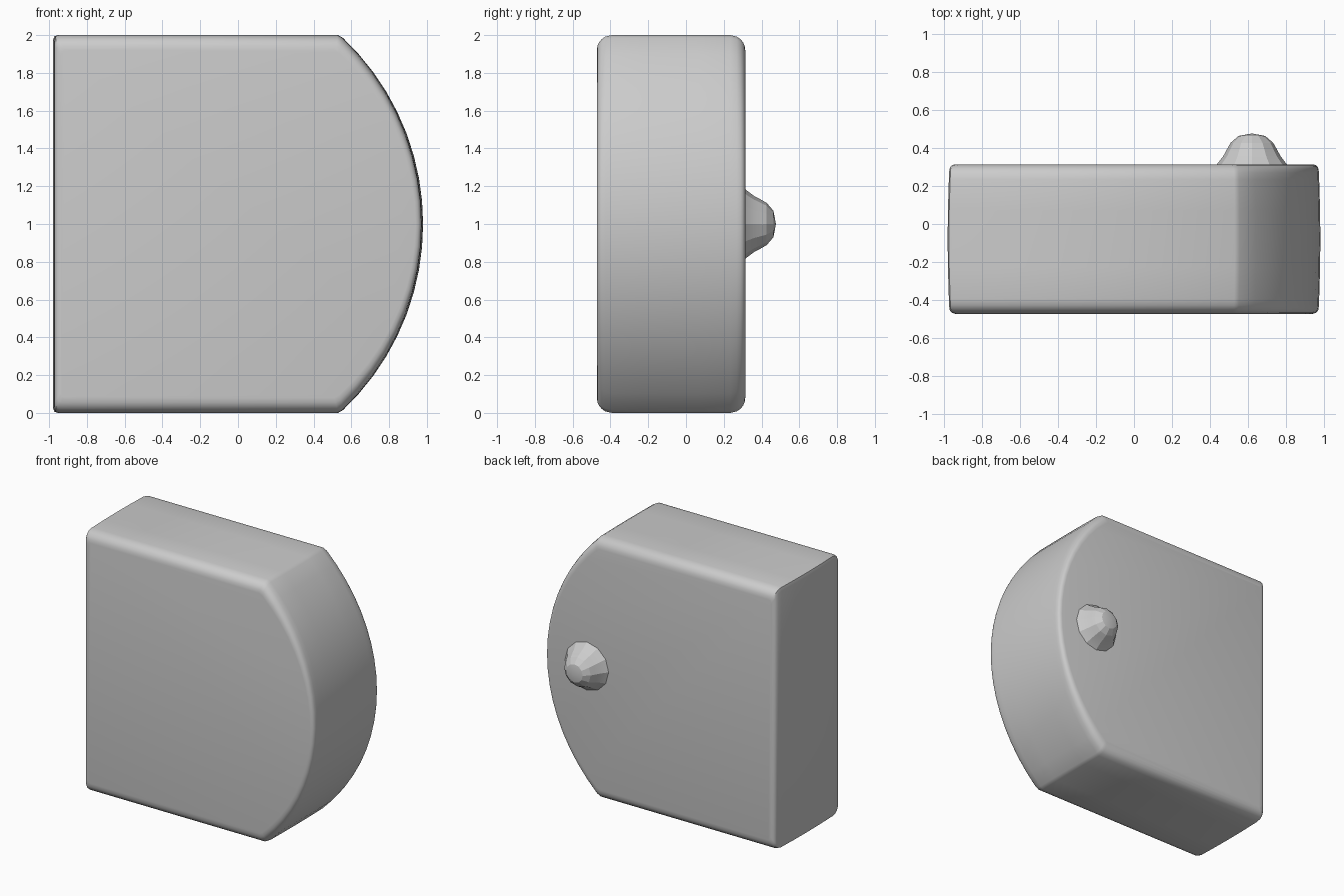
import bpy, bmesh, math

if "Cube" in bpy.data.objects:
    bpy.data.objects.remove(bpy.data.objects["Cube"])

HALF_W, FRONT, BACK = 0.98, -0.472, 0.314


def finish(bm, name, angle):
    bmesh.ops.recalc_face_normals(bm, faces=bm.faces[:])
    mesh = bpy.data.meshes.new(name)
    bm.to_mesh(mesh)
    bm.free()
    obj = bpy.data.objects.new(name, mesh)
    bpy.context.collection.objects.link(obj)
    bpy.ops.object.select_all(action='DESELECT')
    obj.select_set(True)
    bpy.context.view_layer.objects.active = obj
    bpy.ops.object.shade_smooth_by_angle(angle=math.radians(angle))
    return obj


def bridge(bm, rings):
    for a, b in zip(rings, rings[1:]):
        for i in range(len(a)):
            j = (i + 1) % len(a)
            bm.faces.new((a[i], a[j], b[j], b[i]))


def round_inset(depth, radius):
    # How far a rounded edge pulls in at a given depth below the face
    d = min(depth, radius)
    return radius - math.sqrt(radius ** 2 - (radius - d) ** 2)


# Body outline: flat left, top and bottom, bowed right side
R = 1.356
cx = HALF_W - R
end = math.asin(0.985 / R)
arc = [(cx + R * math.cos(t), R * math.sin(t))
       for t in (-end + 2 * end * i / 18 for i in range(19))]
corner = [(-0.955, 1.0), (-0.973, 0.993), (-0.98, 0.97)]
outline = ([(0.53, -1.0)] + arc + [(0.53, 1.0)] + corner
           + [(x, -z) for x, z in reversed(corner)])

# Body: outline lofted front to back, wide rounding above and below, tight at the sides
bm = bmesh.new()
depths = [0, 0.004, 0.012, 0.025, 0.045, 0.08]
mid, half = (FRONT + BACK) / 2, (BACK - FRONT) / 2
ys = [FRONT + d for d in depths] + [mid - 0.15, mid, mid + 0.15] + [BACK - d for d in reversed(depths)]
rings = []
for y in ys:
    d = min(y - FRONT, BACK - y)
    crown = 0.01 * ((y - mid) / half) ** 2
    sx = 1 - (round_inset(d, 0.03) + crown) / HALF_W
    sz = 1 - round_inset(d, 0.08)
    rings.append([bm.verts.new((x * sx, y, 1 + z * sz)) for x, z in outline])
bridge(bm, rings)
bm.faces.new(rings[0])
bm.faces.new(rings[-1])
finish(bm, "body", 35)

# Round knob with a flared foot on the back
bm = bmesh.new()
profile = [(0.19, 0.308), (0.175, 0.325), (0.15, 0.358), (0.13, 0.395),
           (0.112, 0.427), (0.07, 0.463)]
N = 12
rings = [[bm.verts.new((0.62 + r * math.cos(2 * math.pi * i / N), y,
                        1 + r * math.sin(2 * math.pi * i / N))) for i in range(N)]
         for r, y in profile]
bridge(bm, rings)
bm.faces.new(rings[0])
tip = bm.verts.new((0.62, 0.476, 1))
for i in range(N):
    bm.faces.new((rings[-1][i], rings[-1][(i + 1) % N], tip))
finish(bm, "knob", 15)
